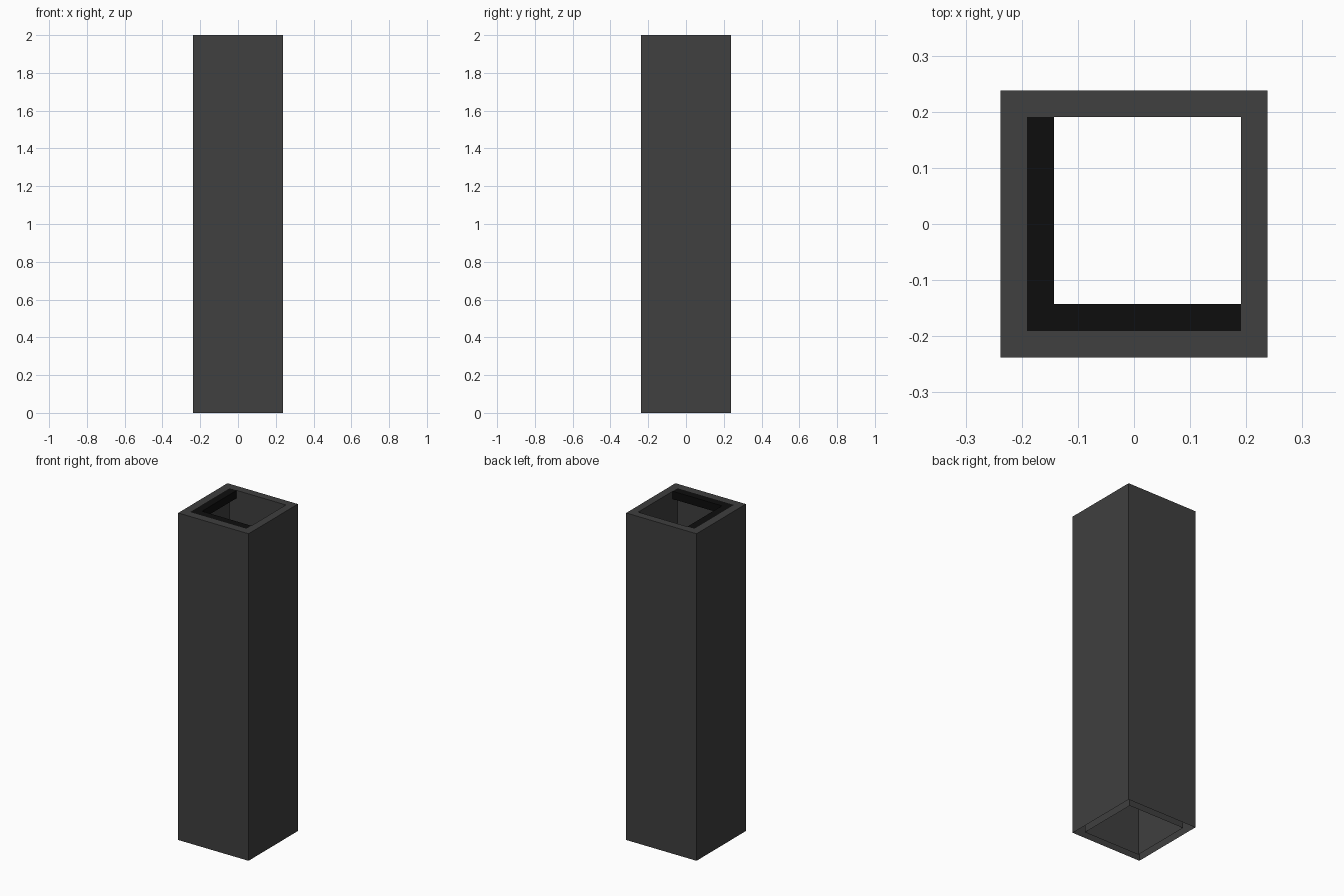
import bpy, bmesh

if "Cube" in bpy.data.objects:
    bpy.data.objects.remove(bpy.data.objects["Cube"])

U = 2 / 42            # one block of the model
OUT, INN = 5 * U, 4 * U
H = 2.0


def finish(bm, name, shade):
    bmesh.ops.recalc_face_normals(bm, faces=bm.faces)
    mesh = bpy.data.meshes.new(name)
    bm.to_mesh(mesh)
    bm.free()
    mat = bpy.data.materials.new(name + "_colour")
    mat.diffuse_color = (shade, shade, shade, 1)
    mat.use_nodes = True
    mat.node_tree.nodes["Principled BSDF"].inputs["Base Color"].default_value = mat.diffuse_color
    mesh.materials.append(mat)
    obj = bpy.data.objects.new(name, mesh)
    bpy.context.collection.objects.link(obj)
    return obj


# hollow square shaft: outer skin, top rim, inner skin, left open underneath
bm = bmesh.new()
rings = []
for r, z in [(OUT, 0), (OUT, H), (INN, H), (INN, 0)]:
    rings.append([bm.verts.new((sx * r, sy * r, z))
                  for sx, sy in [(-1, -1), (1, -1), (1, 1), (-1, 1)]])
for a, b in zip(rings, rings[1:]):
    for i in range(4):
        j = (i + 1) % 4
        bm.faces.new((a[i], a[j], b[j], b[i]))
finish(bm, "shaft", 0.05)

# black corner ledge, one block wide and high, tiled along the left and front walls
bm = bmesh.new()
cuts = [-3, -2, -1, 1, 2, 3, 4]


def quad(*pts):
    bm.faces.new([bm.verts.new((x * U, y * U, H + z * U)) for x, y, z in pts])


quad((-4, -4, 0), (-3, -4, 0), (-3, -3, 0), (-4, -3, 0))
for a, b in zip(cuts, cuts[1:]):
    quad((a, -4, 0), (b, -4, 0), (b, -3, 0), (a, -3, 0))
    quad((b, -3, 0), (a, -3, 0), (a, -3, -1), (b, -3, -1))
    quad((-4, a, 0), (-3, a, 0), (-3, b, 0), (-4, b, 0))
    quad((-3, a, 0), (-3, a, -1), (-3, b, -1), (-3, b, 0))
bmesh.ops.remove_doubles(bm, verts=bm.verts, dist=0.0001)
finish(bm, "corner_ledge", 0.004)
